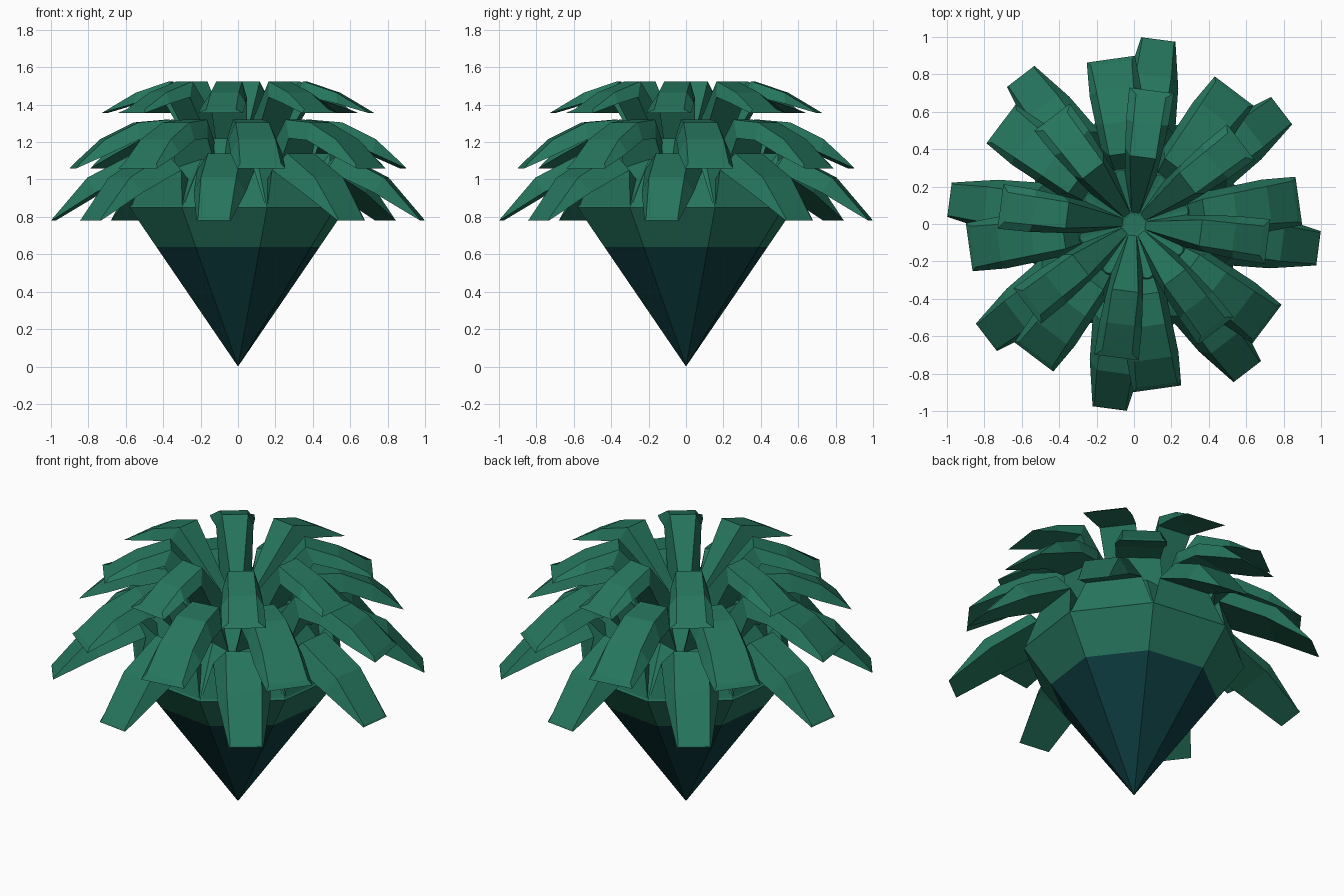
import bpy, bmesh, math
from mathutils import Vector

if "Cube" in bpy.data.objects:
    bpy.data.objects.remove(bpy.data.objects["Cube"])


def material(name, rgb):
    m = bpy.data.materials.new(name)
    m.diffuse_color = (*rgb, 1)
    m.use_nodes = True
    m.node_tree.nodes["Principled BSDF"].inputs["Base Color"].default_value = m.diffuse_color
    return m


GREEN = material("leaf green", (0.019, 0.178, 0.110))
TEAL = material("dark teal", (0.004, 0.045, 0.050))
SIDES = 8


def finish(name, bm, mats):
    bmesh.ops.recalc_face_normals(bm, faces=bm.faces)
    me = bpy.data.meshes.new(name)
    bm.to_mesh(me)
    bm.free()
    for m in mats:
        me.materials.append(m)
    ob = bpy.data.objects.new(name, me)
    bpy.context.collection.objects.link(ob)
    return ob


def lathe(name, profile, turn):
    """Eight-sided body from (radius, height) points; first point is the tip."""
    bm = bmesh.new()
    tip = bm.verts.new((0, 0, profile[0][1]))
    rings = []
    for r, z in profile[1:]:
        angles = [turn + math.tau * i / SIDES for i in range(SIDES)]
        rings.append([bm.verts.new((r * math.cos(a), r * math.sin(a), z)) for a in angles])
    for i in range(SIDES):
        j = (i + 1) % SIDES
        bm.faces.new((tip, rings[0][j], rings[0][i]))
        for a, b in zip(rings, rings[1:]):
            bm.faces.new((a[i], a[j], b[j], b[i]))
    bm.faces.new(rings[-1])
    # lower part of the body is dark teal
    for f in bm.faces:
        f.material_index = 1 if f.calc_center_median().z < 0.64 else 0
    return finish(name, bm, [GREEN, TEAL])


def leaf_ring(name, top, under, turn):
    """Eight arched leaves; top and under hold (radius, height, width) stations."""
    bm = bmesh.new()
    for i in range(SIDES):
        a = turn + math.tau * i / SIDES
        out = Vector((math.cos(a), math.sin(a), 0))
        side = Vector((-math.sin(a), math.cos(a), 0))
        sections = []
        for t, u in zip(top, under):
            pts = [(t, -1), (t, 1), (u, 1), (u, -1)]
            sections.append([bm.verts.new(out * r + side * (s * w / 2) + Vector((0, 0, z)))
                             for (r, z, w), s in pts])
        for p, q in zip(sections, sections[1:]):
            for k in range(4):
                m = (k + 1) % 4
                bm.faces.new((p[k], p[m], q[m], q[k]))
        bm.faces.new(sections[0])
        bm.faces.new(sections[-1])
    return finish(name, bm, [GREEN])


# Pointed body
lathe("body", [(0, 0), (0.452, 0.64), (0.60, 0.85), (0.40, 1.10), (0.30, 1.22), (0.05, 1.17)],
      math.radians(15))

# Lowest leaves, growing from the body facets
leaf_ring("lower_leaves",
          [(0.30, 0.88, 0.20), (0.55, 1.14, 0.18), (0.80, 1.01, 0.19), (0.99, 0.79, 0.17)],
          [(0.55, 0.85, 0.45), (0.50, 1.05, 0.31), (0.75, 0.93, 0.28), (0.995, 0.78, 0.185)],
          math.radians(-7.5))

# Middle leaves
leaf_ring("middle_leaves",
          [(0.22, 1.10, 0.10), (0.38, 1.32, 0.16), (0.55, 1.305, 0.18), (0.73, 1.215, 0.20), (0.87, 1.085, 0.22)],
          [(0.36, 1.02, 0.28), (0.43, 1.22, 0.24), (0.56, 1.21, 0.26), (0.71, 1.14, 0.28), (0.89, 1.06, 0.26)],
          math.radians(8))

# Upper leaves, forming a bowl at the centre
leaf_ring("upper_leaves",
          [(0.05, 1.16, 0.04), (0.36, 1.525, 0.14), (0.54, 1.465, 0.15), (0.69, 1.375, 0.16)],
          [(0.22, 1.13, 0.16), (0.40, 1.44, 0.20), (0.55, 1.405, 0.23), (0.72, 1.355, 0.24)],
          math.radians(-7.5))
